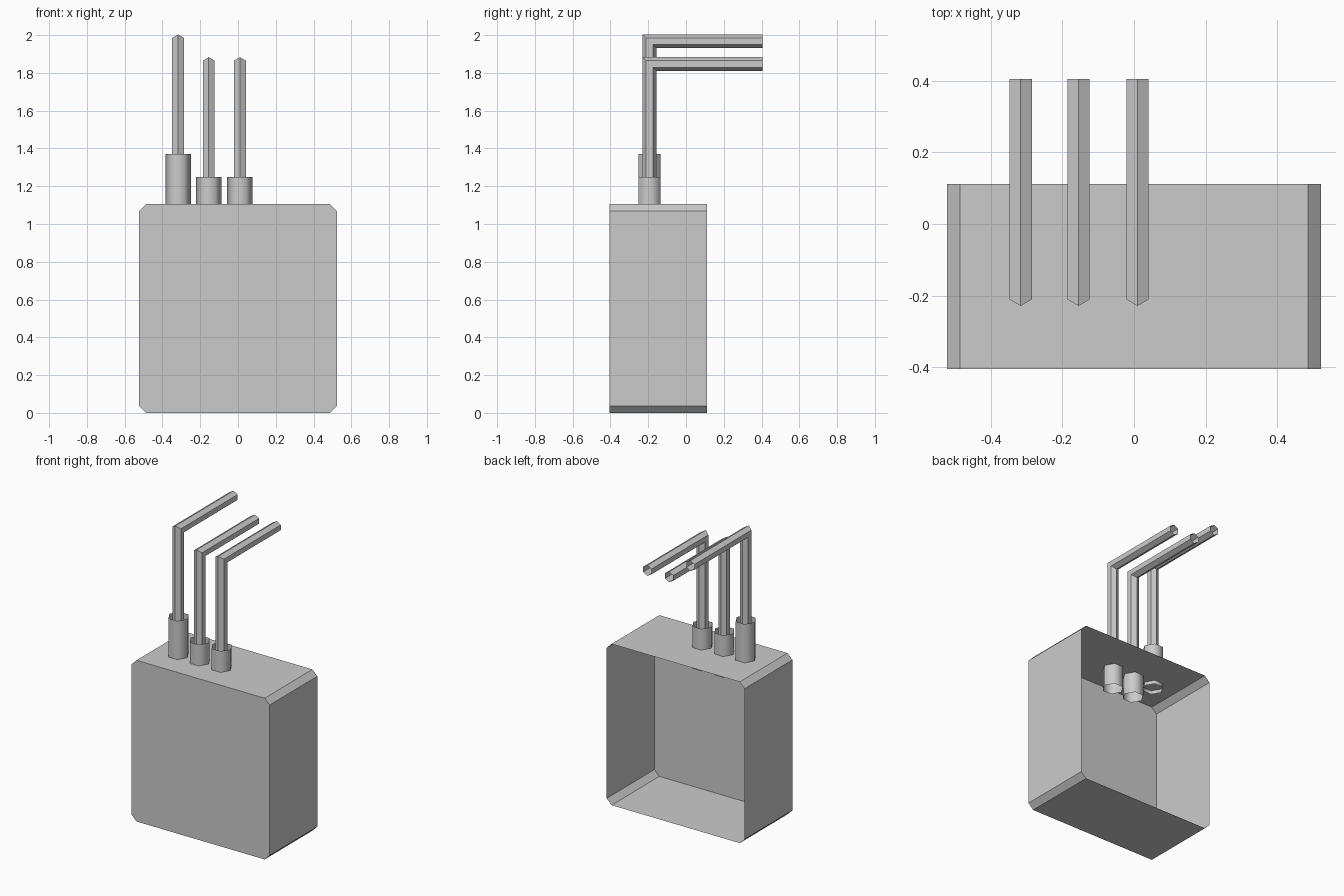
import bpy
from math import sin, cos, pi

if "Cube" in bpy.data.objects:
    bpy.data.objects.remove(bpy.data.objects["Cube"])


def loft(name, rings, cap_first=False, smooth=False):
    """Open shell through equal-length rings of points."""
    n = len(rings[0])
    verts = [p for ring in rings for p in ring]
    faces = []
    for k in range(len(rings) - 1):
        a, b = k * n, (k + 1) * n
        for i in range(n):
            j = (i + 1) % n
            faces.append((a + i, b + i, b + j, a + j))
    if cap_first:
        faces.append(tuple(range(n)))
    mesh = bpy.data.meshes.new(name)
    mesh.from_pydata(verts, [], faces)
    mesh.polygons.foreach_set("use_smooth", [smooth] * len(faces))
    mesh.update()
    obj = bpy.data.objects.new(name, mesh)
    bpy.context.collection.objects.link(obj)
    return obj


# Box: chamfered front profile, closed front, open back
W, H, C = 0.523, 1.105, 0.037
profile = [(-W + C, 0), (W - C, 0), (W, C), (W, H - C),
           (W - C, H), (-W + C, H), (-W, H - C), (-W, C)]
loft("box_housing", [[(x, y, z) for x, z in profile] for y in (-0.405, 0.112)],
     cap_first=True)

ANGLES = [-i * pi / 3 for i in range(6)]
Y = -0.193          # row of fittings
R_SLEEVE, R_PIPE = 0.068, 0.036

for n, (x, top) in enumerate([(-0.317, 1.37), (-0.155, 1.25), (0.01, 1.25)], 1):
    # Hexagonal sleeve, open at both ends, passing through the box top
    loft(f"sleeve_{n}",
         [[(x + R_SLEEVE * cos(a), Y + R_SLEEVE * sin(a), z) for a in ANGLES]
          for z in (top - 0.29, top)], smooth=True)

    # Hexagonal pipe: up, mitred bend, then straight back with an open end
    bend = top + 0.597
    section = [(x + R_PIPE * sin(a), R_PIPE * cos(a)) for a in ANGLES]
    loft(f"bent_pipe_{n}", [
        [(px, Y - d, top - 0.14) for px, d in section],
        [(px, Y - d, bend + d) for px, d in section],
        [(px, 0.405, bend + d) for px, d in section]])
